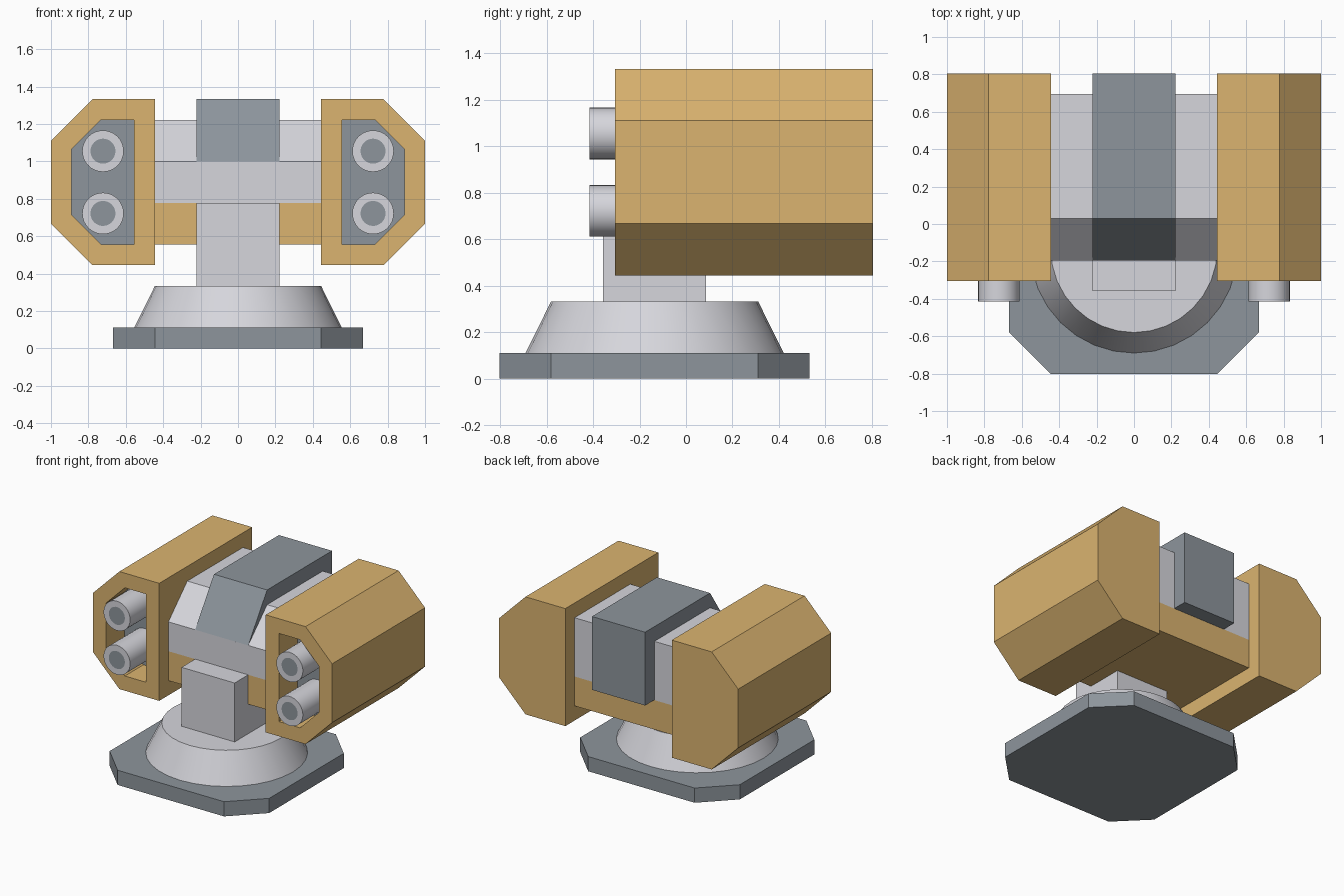
import bpy, bmesh
from mathutils import Matrix, Vector

cube = bpy.data.objects.get("Cube")
if cube:
    bpy.data.objects.remove(cube, do_unlink=True)


def material(name, *rgb):
    lin = [((c / 255 + 0.055) / 1.055) ** 2.4 for c in rgb] + [1.0]
    m = bpy.data.materials.new(name)
    m.use_nodes = True
    m.diffuse_color = lin
    m.node_tree.nodes["Principled BSDF"].inputs["Base Color"].default_value = lin
    return m


TAN = material("tan armour", 219, 180, 112)
LIGHT = material("light metal", 214, 214, 220)
DARK = material("dark metal", 141, 149, 156)


def finish(name, bm, mats, mirror=False):
    me = bpy.data.meshes.new(name)
    bm.to_mesh(me)
    bm.free()
    for m in mats:
        me.materials.append(m)
    ob = bpy.data.objects.new(name, me)
    bpy.context.collection.objects.link(ob)
    if mirror:
        mod = ob.modifiers.new("mirror", "MIRROR")
        mod.use_mirror_merge = False
    return ob


def prism(profile, axis, lo, hi):
    """Extrude a 2D profile along the given axis index."""
    bm = bmesh.new()

    def point(p, t):
        co = list(p)
        co.insert(axis, t)
        return bm.verts.new(co)

    face = bm.faces.new([point(p, lo) for p in profile])
    ext = bmesh.ops.extrude_face_region(bm, geom=[face])
    shift = Vector((0, 0, 0))
    shift[axis] = hi - lo
    verts = [v for v in ext["geom"] if isinstance(v, bmesh.types.BMVert)]
    bmesh.ops.translate(bm, vec=shift, verts=verts)
    # make sure the starting cap is kept
    if not face.is_valid:
        bmesh.ops.holes_fill(bm, edges=bm.edges[:], sides=0)
    bmesh.ops.recalc_face_normals(bm, faces=bm.faces[:])
    return bm


def rect(a, b, c, d):
    return [(a, c), (b, c), (b, d), (a, d)]


def frustum(r1, r2, depth, matrix, segments):
    bm = bmesh.new()
    bmesh.ops.create_cone(bm, cap_ends=True, segments=segments, radius1=r1,
                          radius2=r2, depth=depth, matrix=matrix)
    for f in bm.faces:
        f.smooth = len(f.verts) == 4
    return bm


MID = -0.135  # centre of the pedestal in y

# Chamfered ground plate
w, c = 0.667, 0.445
plate = [(-c, -w), (c, -w), (w, -c), (w, c), (c, w), (-c, w), (-w, c), (-w, -c)]
finish("base_plate", prism([(x, y + MID) for x, y in plate], 2, 0, 0.111), [DARK])

# Round pedestal and square post
finish("pedestal", frustum(0.555, 0.445, 0.222, Matrix.Translation((0, MID, 0.222)), 32), [LIGHT])
finish("post", prism(rect(-0.222, 0.222, MID - 0.222, MID + 0.222), 2, 0.333, 0.778), [LIGHT])

# Central body: lower tray, sloped housing and raised spine
tray = rect(-0.195, 0.695, 0.556, 0.778)
housing = [(-0.195, 0.778), (-0.195, 1), (0.03, 1.222), (0.695, 1.222), (0.695, 0.778)]
spine = [(-0.197, 0.778), (-0.197, 1), (0.03, 1.333), (0.805, 1.333), (0.805, 0.778)]
finish("body_tray", prism(tray, 0, -0.445, 0.445), [TAN])
finish("body_housing", prism(housing, 0, -0.445, 0.445), [LIGHT])
spine_front = [(-0.195, 1)] + spine[2:4] + [(0.805, 0.779), (0.69, 0.779), (0.69, 1)]
finish("body_spine", prism(spine_front, 0, -0.222, 0.222), [DARK])

# Side pods with a recessed dark front panel
pod = [(0.445, 0.445), (0.778, 0.445), (1, 0.667), (1, 1.111), (0.778, 1.333), (0.445, 1.333)]
bm = prism(pod, 1, -0.305, 0.805)
front = min(bm.faces, key=lambda f: f.calc_center_median().y)
bmesh.ops.inset_individual(bm, faces=[front], thickness=0.111, use_even_offset=True)
panel = bmesh.ops.extrude_discrete_faces(bm, faces=[front])["faces"][0]
bmesh.ops.translate(bm, vec=(0, 0.222, 0), verts=panel.verts[:])
panel.material_index = 1
finish("side_pods", bm, [TAN, DARK], mirror=True)

# Twin barrels in each pod, with dark muzzles
for label, z in (("lower", 0.722), ("upper", 1.055)):
    turn = Matrix.Translation((0.722, -0.24, z)) @ Matrix.Rotation(1.570796, 4, "X")
    bm = frustum(0.111, 0.111, 0.35, turn, 32)
    muzzle = min(bm.faces, key=lambda f: f.calc_center_median().y)
    bmesh.ops.inset_individual(bm, faces=[muzzle], thickness=0.044, use_even_offset=True)
    muzzle.material_index = 1
    for f in bm.faces:
        f.smooth = abs(f.normal.y) < 0.5
    finish(label + "_barrels", bm, [LIGHT, DARK], mirror=True)
